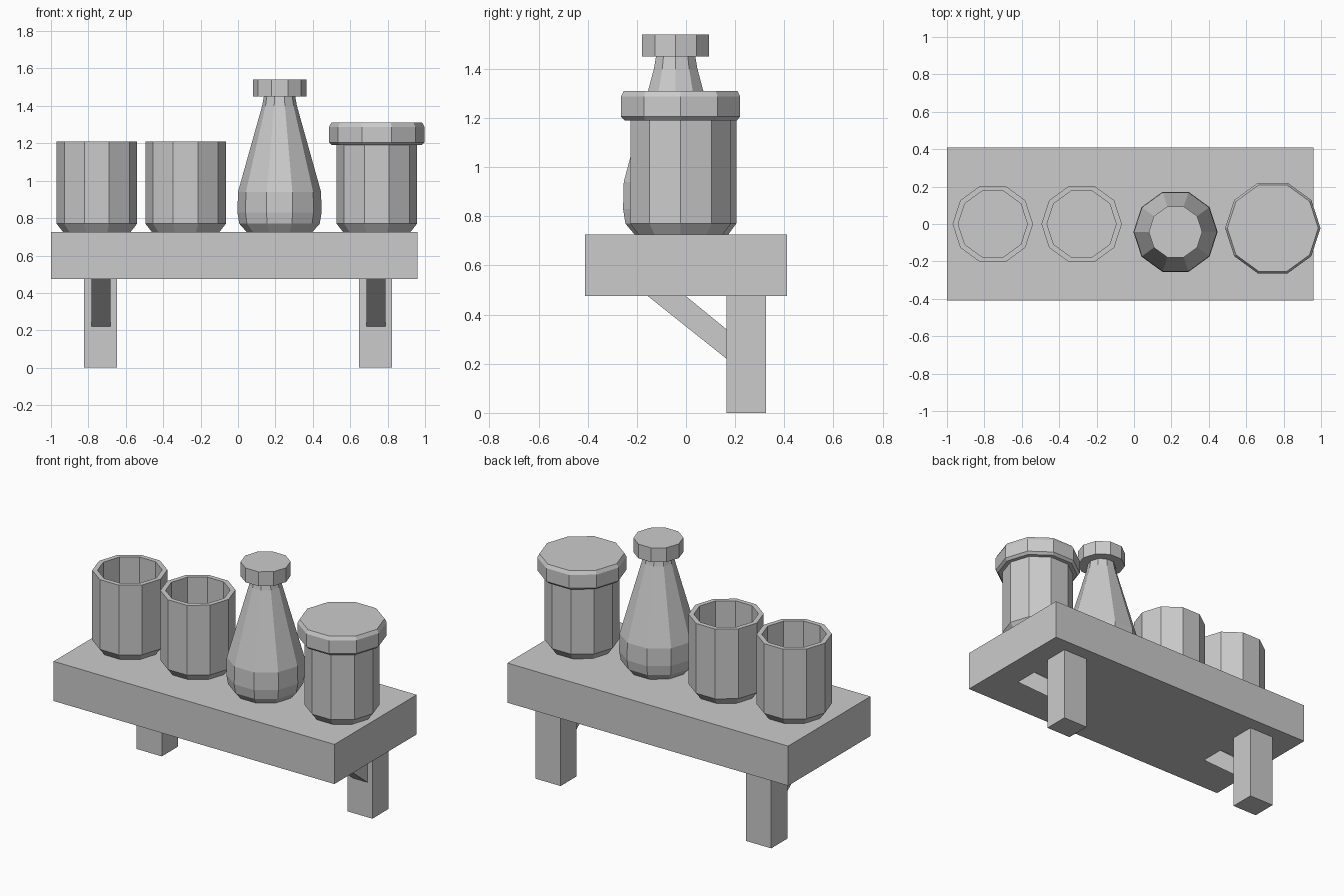
import bpy
from math import cos, sin, tau

if "Cube" in bpy.data.objects:
    bpy.data.objects.remove(bpy.data.objects["Cube"])


def mesh_object(name, verts, faces):
    mesh = bpy.data.meshes.new(name)
    mesh.from_pydata(verts, [], faces)
    obj = bpy.data.objects.new(name, mesh)
    bpy.context.collection.objects.link(obj)
    return obj


def prism(name, profile, x0, x1):
    """Extrude a counter-clockwise (y, z) profile along x."""
    n = len(profile)
    verts = [(x, y, z) for x in (x0, x1) for y, z in profile]
    faces = [tuple(reversed(range(n))), tuple(range(n, 2 * n))]
    faces += [(i, (i + 1) % n, n + (i + 1) % n, n + i) for i in range(n)]
    return mesh_object(name, verts, faces)


def box(name, x0, x1, y0, y1, z0, z1):
    return prism(name, [(y0, z0), (y1, z0), (y1, z1), (y0, z1)], x0, x1)


def lathe(name, profile, cx, cy, n=10):
    """Revolve an (r, z) profile into a faceted solid, capped at both ends."""
    verts = [(cx + r * cos(tau * i / n), cy + r * sin(tau * i / n), z)
             for r, z in profile for i in range(n)]
    faces = [(k * n + i, k * n + (i + 1) % n, (k + 1) * n + (i + 1) % n, (k + 1) * n + i)
             for k in range(len(profile) - 1) for i in range(n)]
    last = (len(profile) - 1) * n
    faces += [tuple(reversed(range(n))), tuple(range(last, last + n))]
    return mesh_object(name, verts, faces)


# Shelf board
TOP, UNDER = 0.725, 0.475
box("shelf_board", -1.0, 0.96, -0.41, 0.41, UNDER, TOP)

# Wall posts with diagonal braces
for side, x in (("left", -0.735), ("right", 0.735)):
    box(side + "_post", x - 0.0875, x + 0.0875, 0.165, 0.325, 0, UNDER)
    prism(side + "_brace",
          [(-0.155, UNDER), (0.165, 0.22), (0.165, 0.34), (0.0, UNDER)],
          x - 0.0525 + 0.005, x + 0.0525)

# Open cups
for i, x in enumerate((-0.755, -0.28)):
    lathe(f"cup_{i + 1}", [(0.18, TOP), (0.215, 0.77), (0.215, 1.21),
                           (0.185, 1.21), (0.185, 0.77)], x, 0)

# Bottle and stopper
lathe("bottle", [(0.175, TOP), (0.215, 0.77), (0.225, 0.83), (0.222, 0.94),
                 (0.093, 1.40), (0.084, 1.45)], 0.222, -0.042)
lathe("bottle_stopper", [(0.143, 1.45), (0.143, 1.54)], 0.222, -0.042)

# Jar and lid
lathe("jar", [(0.18, TOP), (0.215, 0.77), (0.215, 1.2)], 0.742, -0.022)
lathe("jar_lid", [(0.24, 1.19), (0.255, 1.205), (0.255, 1.288), (0.243, 1.31)],
      0.742, -0.022)
